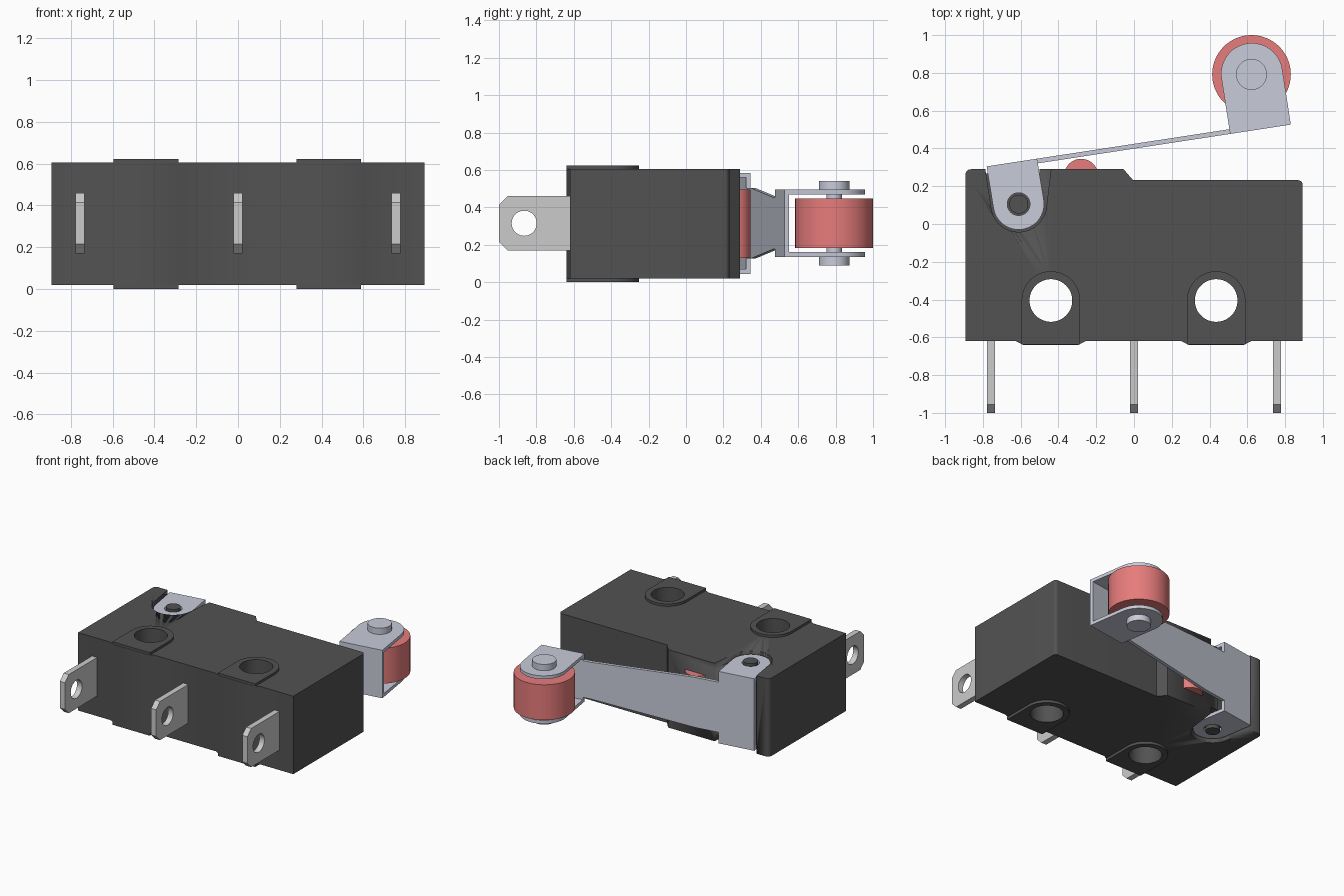
import bpy, bmesh
from math import radians, sin, cos
from mathutils import Matrix

if "Cube" in bpy.data.objects:
    bpy.data.objects.remove(bpy.data.objects["Cube"])

ID = Matrix.Identity(4)


def material(name, rgb):
    m = bpy.data.materials.new(name)
    m.diffuse_color = (*rgb, 1)
    m.use_nodes = True
    m.node_tree.nodes["Principled BSDF"].inputs["Base Color"].default_value = m.diffuse_color
    return m


DARK = material("dark_plastic", (0.085, 0.085, 0.085))
RED = material("red_plastic", (0.80, 0.20, 0.20))
STEEL = material("lever_steel", (0.58, 0.60, 0.70))


def arc(cx, cy, r, a0, a1, n=24):
    return [(cx + r * cos(radians(a0 + (a1 - a0) * i / n)),
             cy + r * sin(radians(a0 + (a1 - a0) * i / n))) for i in range(n + 1)]


def circle(cx, cy, r, n=48):
    return arc(cx, cy, r, 0, 360, n)[:-1]


def prism(name, outline, lo, hi, mat=None, holes=(), frame=ID):
    """Extrude an outline with optional holes from lo to hi along frame z."""
    bm = bmesh.new()
    for loop in [outline, *holes]:
        vs = [bm.verts.new((x, y, lo)) for x, y in loop]
        for i, v in enumerate(vs):
            bm.edges.new((v, vs[(i + 1) % len(vs)]))
    if holes:
        bmesh.ops.triangle_fill(bm, use_beauty=True, edges=bm.edges[:])
    else:
        bm.faces.new(bm.verts[:])
    ext = bmesh.ops.extrude_face_region(bm, geom=bm.faces[:])
    moved = [g for g in ext["geom"] if isinstance(g, bmesh.types.BMVert)]
    bmesh.ops.translate(bm, verts=moved, vec=(0, 0, hi - lo))
    bm.transform(frame)
    bmesh.ops.recalc_face_normals(bm, faces=bm.faces[:])
    me = bpy.data.meshes.new(name)
    bm.to_mesh(me)
    bm.free()
    ob = bpy.data.objects.new(name, me)
    bpy.context.collection.objects.link(ob)
    if mat:
        me.materials.append(mat)
    bpy.ops.object.select_all(action='DESELECT')
    ob.select_set(True)
    bpy.context.view_layer.objects.active = ob
    bpy.ops.object.shade_smooth_by_angle(angle=radians(30))
    return ob


# Switch body with stepped back edge and two mounting holes
HOLES = (-0.44, 0.435)
HY = -0.405
outline = [(-0.893, -0.62)]
for hx in HOLES:
    outline += [(hx - 0.185, -0.62), (hx - 0.145, -0.64), (hx + 0.145, -0.64), (hx + 0.185, -0.62)]
outline += [(0.893, -0.62)]
outline += arc(0.868, 0.207, 0.025, 0, 90, 6)
outline += [(-0.005, 0.232), (-0.055, 0.29)]
outline += arc(-0.863, 0.26, 0.03, 90, 180, 6)
bores = [circle(hx, HY, 0.113) for hx in HOLES]
body = prism("switch_body", outline, 0.02, 0.605, DARK, bores)

# Recesses for the lever ears and the plate joining them
PIVOT = (-0.61, 0.105)
pocket = [(-0.787, 0.40), (-0.787, 0.29)] + arc(*PIVOT, 0.147, 184, 352) + [(-0.44, 0.29), (-0.44, 0.40)]
channel = [(-0.787, 0.268), (-0.50, 0.268), (-0.50, 0.40), (-0.787, 0.40)]
for pts, lo, hi in ((pocket, -0.1, 0.07), (pocket, 0.56, 0.7), (channel, 0.05, 0.58)):
    cutter = prism("recess_cutter", pts, lo, hi)
    cutter.hide_render = True
    mod = body.modifiers.new("recess", 'BOOLEAN')
    mod.operation = 'DIFFERENCE'
    mod.solver = 'EXACT'
    mod.object = cutter
    bpy.context.view_layer.objects.active = body
    bpy.ops.object.modifier_apply(modifier=mod.name)
    bpy.data.objects.remove(cutter)

# Raised bosses around the mounting holes
for hx, bore in zip(HOLES, bores):
    boss = [(hx - 0.155, -0.638), (hx + 0.155, -0.638)] + arc(hx, HY, 0.155, 0, 180)
    for lo, hi in ((0.0, 0.02), (0.605, 0.623)):
        prism("mounting_boss", boss, lo, hi, DARK, [bore])

# Three terminal blades with chamfered tips
SIDE = Matrix(((0, 0, 1), (1, 0, 0), (0, 1, 0))).to_4x4()
blade = [(-0.60, 0.17), (-0.955, 0.17), (-1.0, 0.215), (-1.0, 0.415), (-0.955, 0.46), (-0.60, 0.46)]
for x in (-0.757, 0.0, 0.757):
    prism("terminal", blade, x - 0.021, x + 0.021, None, [circle(-0.865, 0.315, 0.067)], SIDE)

# Plunger and lever pivot pin
prism("plunger", circle(-0.28, 0.255, 0.09), 0.13, 0.495, RED)
prism("pivot_pin", circle(*PIVOT, 0.05), 0.025, 0.60, DARK)

# Lever: a tilted plate with ears at both ends
LEVER = Matrix.Translation((-0.78, 0.305, 0)) @ Matrix.Rotation(radians(8.7), 4, 'Z')
FLAT = LEVER @ Matrix.Rotation(radians(90), 4, 'X')
T = 0.025
MID = 0.315
half = [(0, 0.27), (0.27, 0.27), (0.27, 0.188), (0.45, 0.188), (1.24, 0.138), (1.30, 0.138),
        (1.30, 0.18), (1.625, 0.18)]
plate = [(u, MID - w) for u, w in half] + [(u, MID + w) for u, w in reversed(half)]
prism("lever_plate", plate, 0, T, STEEL, frame=FLAT)

pivot_ear = [(0.27, -T), (0, -T)] + arc(0.137, -0.223, 0.135, 180, 360)
roller_ear = [(1.30, 0), (1.625, 0)] + arc(1.462, 0.272, 0.163, 0, 180)
for s in (-1, 1):
    for name, ear, w, holes in (("pivot_ear", pivot_ear, 0.27, [circle(0.137, -0.223, 0.06)]),
                                ("roller_ear", roller_ear, 0.18, [])):
        a, b = sorted((MID + s * w, MID + s * (w - T)))
        prism(name, ear, a, b, STEEL, holes, LEVER)

# Roller on its axle with riveted heads
AX = (0.622, 0.792)
prism("roller", circle(*AX, 0.208, 72), 0.183, 0.448, RED)
prism("axle", circle(*AX, 0.042), 0.14, 0.49, STEEL)
for lo, hi in ((0.09, 0.135), (0.495, 0.542)):
    prism("axle_head", circle(*AX, 0.082), lo, hi, STEEL)
